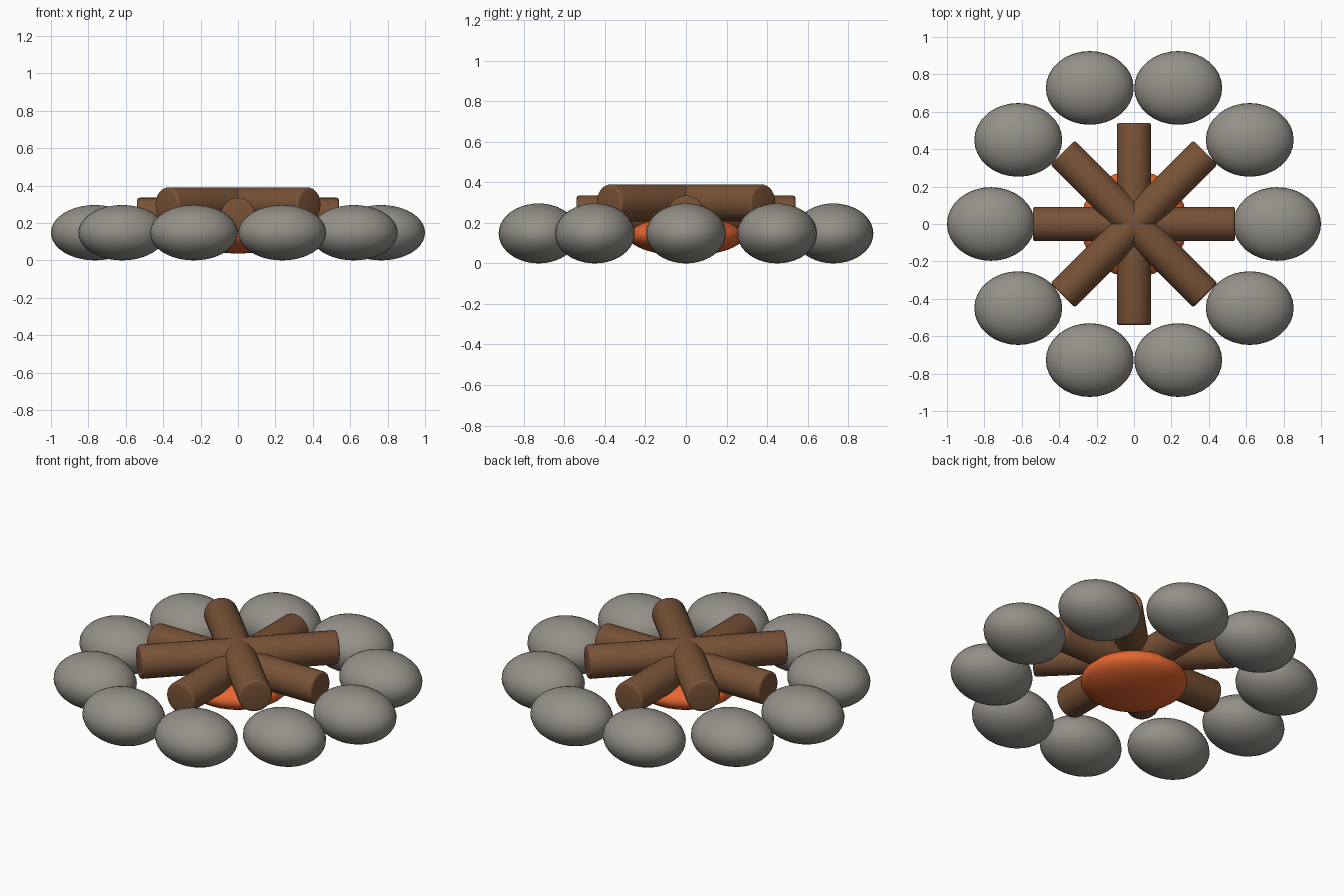
import bpy
from math import cos, sin, pi, radians

if "Cube" in bpy.data.objects:
    bpy.data.objects.remove(bpy.data.objects["Cube"])


def material(name, rgb):
    m = bpy.data.materials.new(name)
    m.diffuse_color = (*rgb, 1.0)
    m.use_nodes = True
    m.node_tree.nodes["Principled BSDF"].inputs["Base Color"].default_value = m.diffuse_color
    return m


STONE = material("grey stone", (0.30, 0.28, 0.25))
WOOD = material("brown wood", (0.19, 0.085, 0.038))
EMBER = material("orange ember", (0.78, 0.13, 0.03))


def ellipsoid(name, loc, radii, mat):
    bpy.ops.mesh.primitive_uv_sphere_add(segments=32, ring_count=20, radius=1, location=loc)
    ob = bpy.context.object
    ob.name = name
    ob.scale = radii
    bpy.ops.object.transform_apply(location=False, rotation=False, scale=True)
    bpy.ops.object.shade_smooth()
    ob.data.materials.append(mat)


def log(name, angle, z):
    bpy.ops.mesh.primitive_cylinder_add(vertices=32, radius=0.092, depth=1.08,
                                        location=(0, 0, z), rotation=(0, pi / 2, angle))
    ob = bpy.context.object
    ob.name = name
    bev = ob.modifiers.new("softened ends", 'BEVEL')
    bev.width = 0.014
    bev.segments = 3
    bev.limit_method = 'ANGLE'
    bev.angle_limit = radians(40)
    bpy.ops.object.modifier_apply(modifier=bev.name)
    bpy.ops.object.shade_smooth_by_angle(angle=radians(35))
    ob.data.materials.append(WOOD)


# Ring of stones, all lying the same way
for i in range(10):
    a = i * pi / 5
    ellipsoid(f"ring_stone_{i + 1}", (0.765 * cos(a), 0.765 * sin(a), 0.148),
              (0.235, 0.197, 0.148), STONE)

# Glowing bed under the logs
ellipsoid("ember_bed", (0, 0, 0.137), (0.286, 0.286, 0.1), EMBER)

# Crossed logs: straight pair below, diagonal pair above
for i in range(4):
    log(f"log_{i + 1}", i * pi / 4, 0.298 if i % 2 else 0.243)
